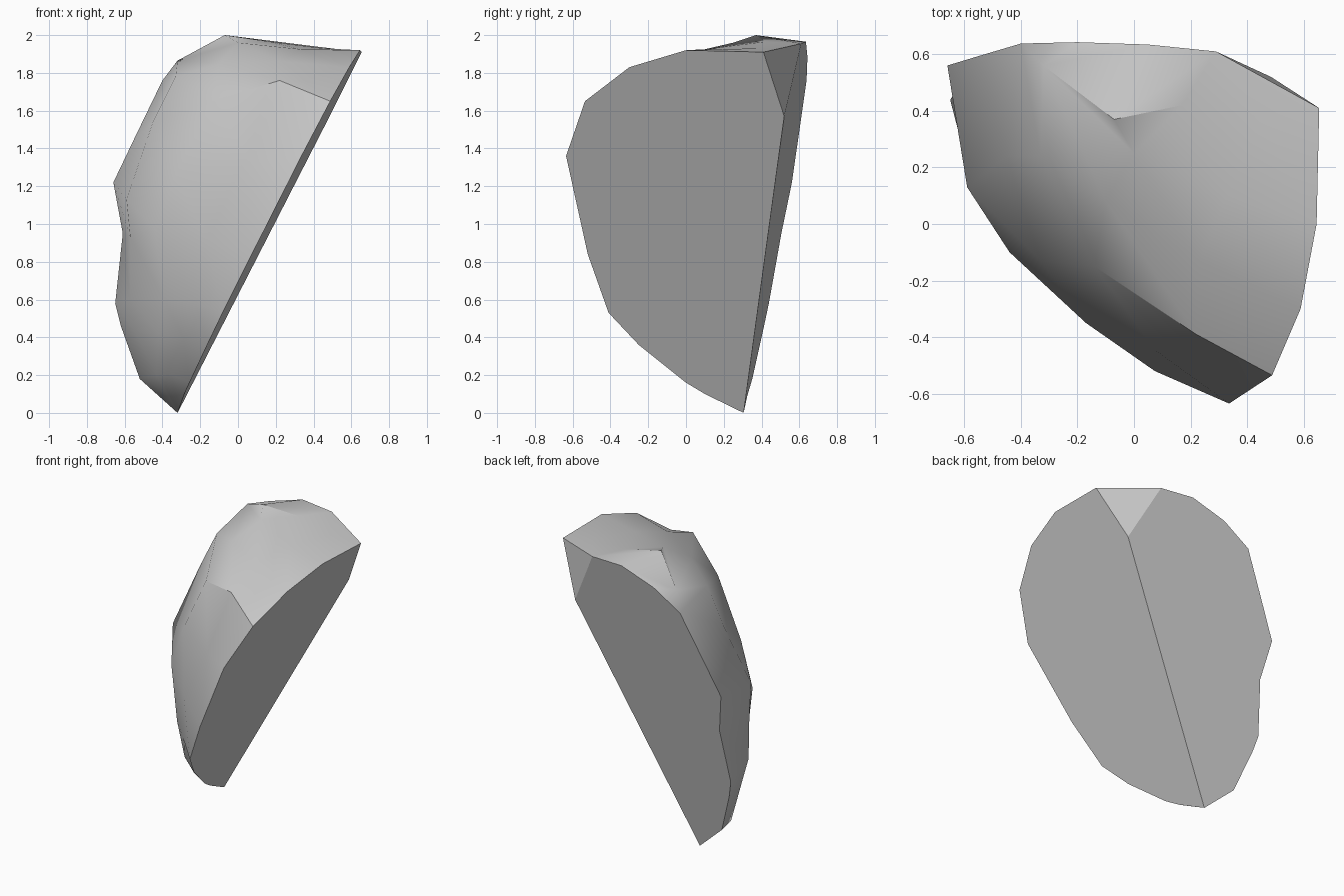
import bpy, bmesh, math

if "Cube" in bpy.data.objects:
    bpy.data.objects.remove(bpy.data.objects["Cube"])

# the two flat cleavage planes of the stone chunk
def on_right(y, z):
    return (-0.32 + 0.513 * (z - 0.01) + 0.035 * (y - 0.4), y, z)

def on_back(x, z):
    return (x, 0.268 - 0.094 * x + 0.189 * z, z)

# outline of each flat face, bottom to top: (y, z) and (x, z)
right_rim = [(.1, .1), (0, .16), (-.25, .36), (-.41, .53), (-.52, .84),
             (-.635, 1.36), (-.535, 1.65), (-.3, 1.83), (0, 1.92), (.41, 1.91)]
back_rim = [(-.42, .09), (-.52, .18), (-.62, .46), (-.65, .58), (-.61, .95),
            (-.66, 1.22), (-.55, 1.45), (-.4, 1.76), (-.2, 1.885), (.05, 1.965)]

# weathered outer surface: three points between the rims on every rib
weathered = [
    [(-.33, .14, .09), (-.37, .2, .09), (-.4, .26, .09)],
    [(-.35, .02, .2), (-.43, .1, .2), (-.5, .22, .19)],
    [(-.29, -.17, .4), (-.42, 0, .42), (-.55, .18, .44)],
    [(-.22, -.28, .58), (-.39, -.11, .6), (-.57, .13, .6)],
    [(-.17, -.35, .92), (-.44, -.1, .97), (-.57, .12, .93)],
    [(.08, -.45, 1.33), (-.33, -.13, 1.26), (-.59, .13, 1.13)],
    [(.22, -.39, 1.76), (-.14, -.15, 1.65), (-.45, .24, 1.54)],
    [(.23, -.13, 1.86), (-.1, .08, 1.85), (-.33, .24, 1.78)],
    [(.33, .1, 1.925), (0, .25, 1.96), (-.32, .56, 1.865)],
    [(.45, .38, 1.93), (.17, .42, 1.965), (-.07, .37, 2.0)],
]

bm = bmesh.new()
tip = bm.verts.new((-.32, .305, 0))
corner = bm.verts.new((.485, .52, 1.57))
top_back = bm.verts.new(on_back(.29, 1.955))
ribs = [[bm.verts.new(p) for p in [on_right(*r), *m, on_back(*b)]]
        for r, m, b in zip(right_rim, weathered, back_rim)]

# skin between ribs, closed at the bottom tip and the top back corner
for a, b in zip(ribs, ribs[1:]):
    for i in range(4):
        bm.faces.new((a[i], a[i + 1], b[i + 1], b[i]))
for i in range(4):
    bm.faces.new((tip, ribs[0][i + 1], ribs[0][i]))
    bm.faces.new((top_back, ribs[-1][i], ribs[-1][i + 1]))

# flat split faces and the small chipped corner
bm.faces.new([tip] + [r[0] for r in ribs] + [corner])
bm.faces.new([tip] + [r[-1] for r in ribs] + [top_back, corner])
bm.faces.new((corner, ribs[-1][0], top_back))
bmesh.ops.recalc_face_normals(bm, faces=bm.faces)

mesh = bpy.data.meshes.new("split_rock")
bm.to_mesh(mesh)
bm.free()
rock = bpy.data.objects.new("split_rock", mesh)
bpy.context.collection.objects.link(rock)
bpy.context.view_layer.objects.active = rock
rock.select_set(True)
bpy.ops.object.shade_smooth_by_angle(angle=math.radians(35))

# keep the three split faces perfectly flat
for face in list(mesh.polygons)[-3:]:
    face.use_smooth = False
